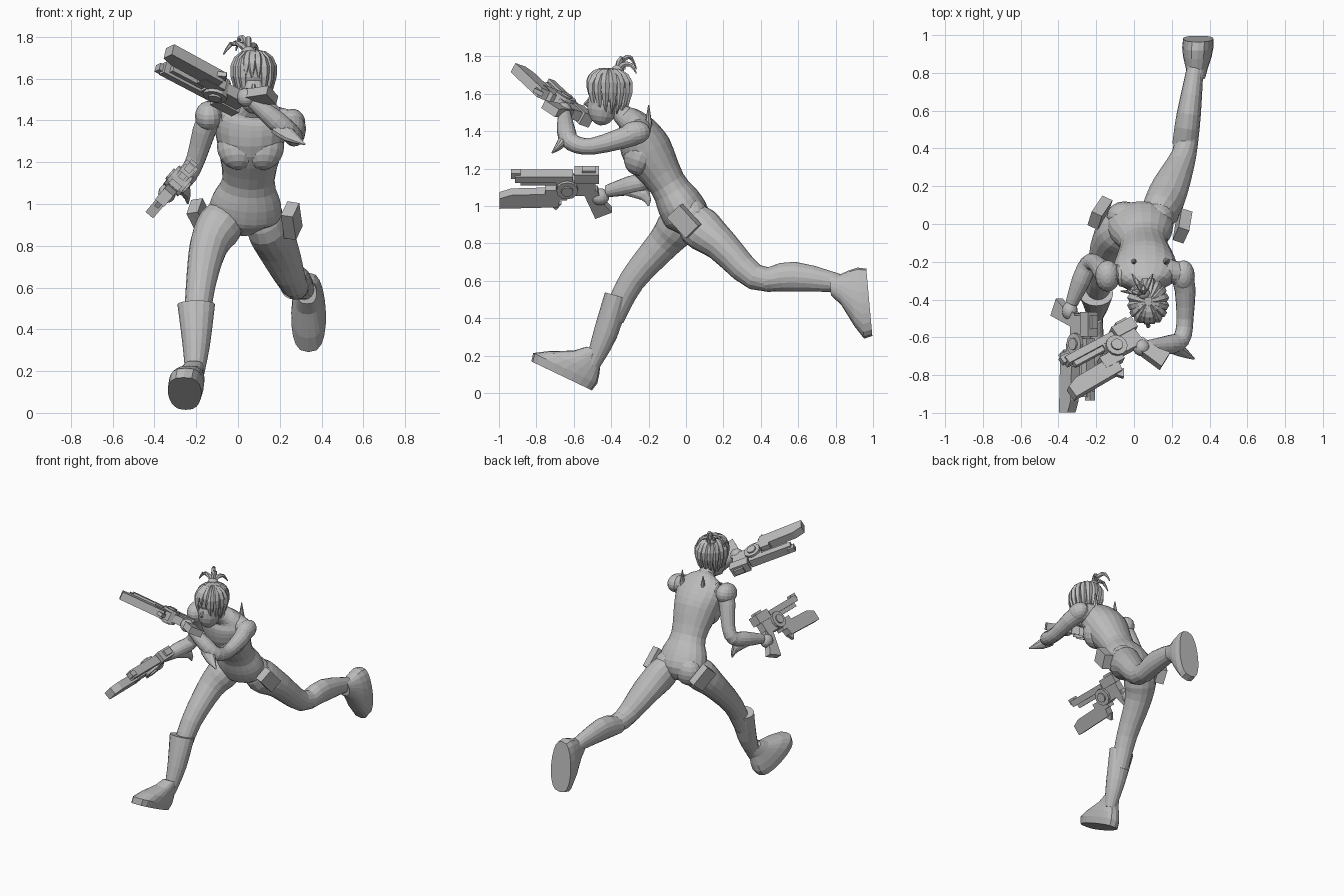
import bpy, bmesh, math
from mathutils import Vector, Matrix

if "Cube" in bpy.data.objects:
    bpy.data.objects.remove(bpy.data.objects["Cube"])

grey = bpy.data.materials.new("plain grey")
grey.use_nodes = True
grey.diffuse_color = (.5, .5, .5, 1)
grey.node_tree.nodes["Principled BSDF"].inputs["Base Color"].default_value = grey.diffuse_color


def finish(name, bm):
    bmesh.ops.recalc_face_normals(bm, faces=bm.faces)
    mesh = bpy.data.meshes.new(name)
    bm.to_mesh(mesh)
    bm.free()
    mesh.materials.append(grey)
    part = bpy.data.objects.new(name, mesh)
    bpy.context.collection.objects.link(part)


def skin(name, rings):
    """Bridge a list of point rings and cap both ends."""
    bm = bmesh.new()
    loops = [[bm.verts.new(point) for point in ring] for ring in rings]
    count = len(loops[0])
    for lower, upper in zip(loops, loops[1:]):
        for i in range(count):
            j = (i + 1) % count
            bm.faces.new((lower[i], lower[j], upper[j], upper[i]))
    bm.faces.new(loops[0])
    bm.faces.new(loops[-1])
    finish(name, bm)


def circle(sides):
    """Cosine and sine pairs around a full turn."""
    turns = [math.tau * k / sides for k in range(sides)]
    return [(math.cos(turn), math.sin(turn)) for turn in turns]


def smooth_path(rows, steps):
    """Pass a smooth curve through the rows, blending every value."""
    rows = [Vector(row) for row in rows]
    result = []
    for i in range(len(rows) - 1):
        start, end = rows[i], rows[i + 1]
        leave = (end - rows[max(i - 1, 0)]) / 2
        arrive = (rows[min(i + 2, len(rows) - 1)] - start) / 2
        for k in range(steps):
            t = k / steps
            blend = t * t * (3 - 2 * t)
            result.append(start.lerp(end, blend) + leave * t * (1 - t) ** 2 - arrive * t * t * (1 - t))
    return result + [rows[-1]]


def tube(name, rows, sides=16, steps=3):
    """Loft ellipses along a path; a row is x, y, z, half width and half depth."""
    path = smooth_path(rows, steps)
    points = [Vector(row[:3]) for row in path]
    rings = []
    for i, (row, point) in enumerate(zip(path, points)):
        along = (points[min(i + 1, len(points) - 1)] - points[max(i - 1, 0)]).normalized()
        side = Vector((1, 0, 0))
        side = (side - along * along.dot(side)).normalized()
        deep = along.cross(side)
        rings.append([point + side * row[3] * c + deep * row[-1] * s for c, s in circle(sides)])
    skin(name, rings)


def ball(name, centre, radii, tilt=0):
    bm = bmesh.new()
    matrix = Matrix.Translation(centre) @ Matrix.Rotation(tilt, 4, 'X') @ Matrix.Diagonal((*radii, 1))
    bmesh.ops.create_uvsphere(bm, u_segments=16, v_segments=10, radius=1, matrix=matrix)
    finish(name, bm)


def pouch(name, centre, turn, lean):
    bm = bmesh.new()
    matrix = Matrix.Translation(centre)
    for axis, angle in zip("ZYX", (turn, lean, 42)):
        matrix = matrix @ Matrix.Rotation(math.radians(angle), 4, axis)
    bmesh.ops.create_cube(bm, size=1, matrix=matrix @ Matrix.Diagonal((.06, .1, .15, 1)))
    finish(name, bm)


# Torso and neck in one loft, from crotch to jaw
tube("torso", [
    (.03, .03, .86, .04, .06), (.03, .01, .93, .165, .12), (.04, -.04, 1.02, .165, .12),
    (.05, -.1, 1.12, .125, .1), (.06, -.205, 1.29, .16, .135), (.06, -.26, 1.4, .175, .11),
    (.065, -.295, 1.455, .14, .075), (.07, -.34, 1.49, .055, .055), (.08, -.39, 1.56, .04, .05)], sides=20)
for side, sign in (("right", -1), ("left", 1)):
    ball(side + "_bust", (.06 + sign * .058, -.24, 1.275), (.103, .09, .115), tilt=-.35)
    ball(side + "_buttock", (.035 + sign * .085, .04, .94), (.095, .08, .1))
    spine_x = .085 + sign * .085
    tube(side + "_back_spike", [(spine_x, -.2, 1.4, .026), (spine_x, -.2, 1.54, .003)], sides=8, steps=1)

# Legs and boots: the front leg is the right one, the left one trails
tube("right_leg", [(-.04, .01, .99, .07, .07), (-.085, -.04, .9, .11, .11), (-.14, -.12, .8, .092, .09),
                   (-.18, -.29, .6, .07, .07), (-.2, -.39, .4, .06, .06)])
tube("right_boot", [(-.2, -.37, .52, .09, .066), (-.2, -.43, .32, .065, .065), (-.21, -.5, .15, .04, .04)])
tube("left_leg", [(.1, 0, .98, .07, .07), (.14, .07, .89, .1, .115), (.19, .19, .79, .1, .09),
                  (.265, .37, .62, .066, .07), (.29, .55, .62, .06, .06)])
tube("left_boot", [(.27, .42, .6, .067, .06), (.29, .58, .622, .064, .08), (.33, .87, .58, .04, .04)])


def foot(name, centre, toe, up):
    """Stack rounded outlines from the sole to the ankle, sliding back to the heel."""
    centre, toe, up = Vector(centre), Vector(toe), Vector(up)
    wide = Vector((1, 0, 0))
    rings = []
    for height, slide, length, width in ((0, 0, .18, .08), (.045, 0, .19, .083), (.09, .03, .15, .076),
                                         (.15, .08, .08, .058), (.2, .11, .055, .046)):
        rings.append([centre + up * height + toe * (length * c - slide)
                      + wide * width * math.copysign(abs(s) ** .7, s) * (1 + c / 12) for c, s in circle(20)])
    skin(name, rings)


foot("right_foot", (-.255, -.665, .092), (-.03, -.9, .43), (.2, .43, .9))
foot("left_foot", (.34, .98, .485), (0, .09, -1), (-.05, -1, -.09))

# Hip pouches
pouch("left_pouch", (.257, -.01, .92), -18, 8)
pouch("right_pouch", (-.18, .06, .935), -25, -8)

# Arms with shoulder pads, elbow fins and hands
tube("left_arm", [(.16, -.24, 1.41, .06), (.26, -.29, 1.38, .06), (.27, -.5, 1.32, .045),
                  (.25, -.61, 1.34, .047), (.18, -.64, 1.4, .05), (.06, -.65, 1.5, .033)])
tube("right_arm", [(-.06, -.27, 1.42, .06), (-.14, -.27, 1.4, .06), (-.2, -.21, 1.22, .046),
                   (-.24, -.21, 1.14, .047), (-.28, -.3, 1.11, .05), (-.33, -.42, 1.08, .033)])
ball("left_shoulder_pad", (.262, -.275, 1.39), (.06, .085, .064), tilt=.2)
ball("right_shoulder_pad", (-.14, -.275, 1.42), (.066, .085, .072), tilt=.2)
tube("left_elbow_fin", [(.19, -.645, 1.37, .045, .03), (.25, -.675, 1.325, .036, .022),
                        (.32, -.715, 1.285, .004, .004)], sides=10, steps=2)
tube("right_elbow_fin", [(-.29, -.32, 1.1, .035, .045), (-.25, -.22, 1.06, .025, .035),
                         (-.24, -.2, 1, .004, .004)], sides=10, steps=2)
ball("left_hand", (.04, -.655, 1.51), (.045, .045, .045))
ball("right_hand", (-.34, -.46, 1.05), (.042, .05, .045))

# Head and face
CROWN = Vector((.075, -.412, 1.63))
ball("face", CROWN + Vector((0, -.03, -.082)), (.076, .085, .118), tilt=-.15)
tube("nose", [(.075, -.52, 1.57, .008), (.075, -.54, 1.545, .012), (.075, -.52, 1.53, .006)], sides=6, steps=1)
ball("hair_cap", CROWN, (.098, .115, .108), tilt=.2)


def hair_lock(name, azimuth, lowest):
    """Tapered strand draped over the skull from the crown down to a latitude."""
    around = math.radians(azimuth)
    rows = []
    for k in range(7):
        t = k / 6
        lat = math.radians(80 + (lowest - 80) * t)
        reach = math.cos(lat)
        drop = math.sin(lat) * (.1 if lat > 0 else .18)
        spot = CROWN + Vector((math.cos(around) * reach * .09, math.sin(around) * reach * .11, drop))
        rows.append((*spot, .003 + .024 * math.sin(math.pi * (t * .9 + .1))))
    tube(name, rows, sides=6, steps=1)


# Bob cut: long strands round the sides and back, short ones over the brow
for k in range(14):
    hair_lock("bob_strand", -55 + 290 * k / 13, -50)
for azimuth in (-115, -95, -75):
    hair_lock("fringe_strand", azimuth, -10)

# Top knot and its curling strands
KNOT = Vector((.05, -.365, 1.725))
ball("top_knot", KNOT, (.034, .034, .03))
for x, y, rise in ((-.12, .01, .05), (-.06, .1, .08), (.05, .1, .04), (0, .04, .075)):
    rows = []
    for t in (0, .3, .7, 1):
        arc = rise * math.sin(math.pi * t * .8) + .02 * t * (1 - t) - .04 * t ** 3
        rows.append((*(KNOT + Vector((x * t, y * t, arc))), .003 + .013 * (1 - t ** 3)))
    tube("top_strand", rows, sides=6, steps=2)


# Twin blade pistols: outlines in the forward and up plane, extruded sideways
def pistol(side, origin, forward, up):
    origin, forward, up = Vector(origin), Vector(forward).normalized(), Vector(up)
    up = (up - forward * up.dot(forward)).normalized()
    across = forward.cross(up)

    def plate(part, half, outline):
        skin(side + "_pistol_" + part, [[origin + forward * a + up * b + across * h for a, b in outline]
                                        for h in (-half, half)])

    def block(part, half, back, front, low, high):
        plate(part, half, ((back, low), (front, low), (front, high), (back, high)))

    def disc(part, half, radius):
        plate(part, half, [(radius * c, radius * s) for c, s in circle(12)])

    block("frame", .028, -.15, .06, -.05, .05)
    block("barrel", .03, -.03, .28, .042, .085)
    block("barrel_rail", .016, 0, .25, .015, .042)
    block("sight", .018, .25, .3, .06, .1)
    block("rear_block", .036, -.17, -.04, .04, .105)
    block("hammer", .02, -.15, -.08, .1, .12)
    block("blade_mount", .03, 0, .12, -.08, -.01)
    plate("blade", .028, ((.03, -.035), (.3, -.045), (.362, -.07), (.362, -.14), (.05, -.13)))
    plate("guard", .012, ((.03, -.12), (.1, -.12), (.06, -.165)))
    plate("grip", .024, ((-.08, -.02), (-.16, -.02), (-.2, -.12), (-.24, -.17), (-.15, -.215), (-.12, -.13)))
    disc("drum", .046, .058)
    disc("drum_hub", .056, .032)


pistol("right", (-.285, -.635, 1.11), (0, -1, 0), (.65, 0, .76))
pistol("left", (-.1, -.66, 1.55), (-.8, -.43, .42), (-.59, .75, -.25))
